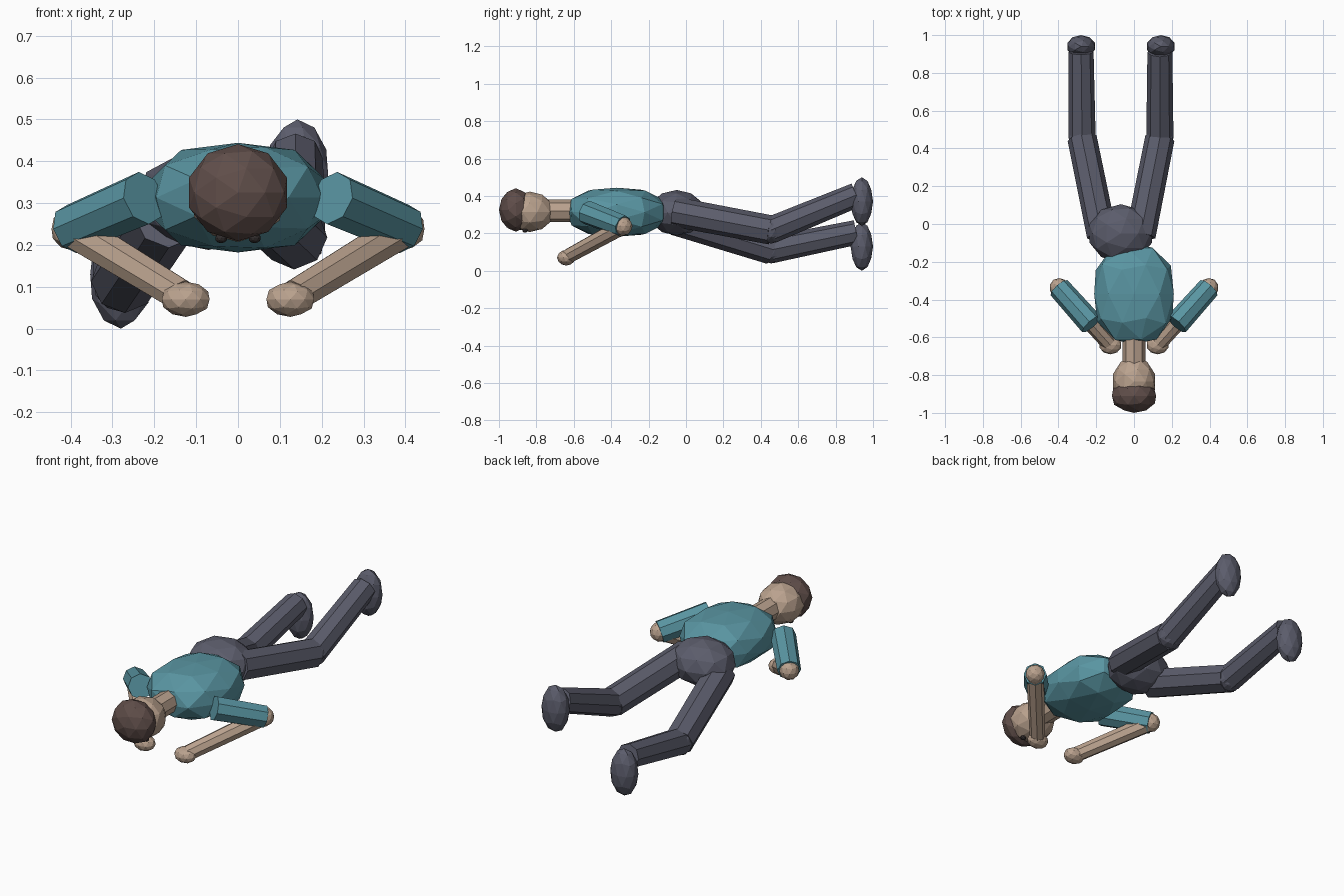
import bpy
import bmesh
from mathutils import Matrix, Vector

cube = bpy.data.objects.get("Cube")
if cube:
    bpy.data.objects.remove(cube)


def make_material(name, rgb):
    mat = bpy.data.materials.new(name)
    mat.use_nodes = True
    color = (*rgb, 1.0)
    mat.diffuse_color = color
    mat.node_tree.nodes["Principled BSDF"].inputs["Base Color"].default_value = color
    return mat


SHIRT = make_material("teal_shirt", (0.10, 0.30, 0.36))
SKIN = make_material("tan_skin", (0.49, 0.36, 0.27))
HAIR = make_material("brown_hair", (0.115, 0.075, 0.067))
CLOTH = make_material("slate_trousers", (0.105, 0.108, 0.148))
EYE = make_material("dark_eyes", (0.03, 0.025, 0.025))


def finish(bm, name, mat):
    mesh = bpy.data.meshes.new(name)
    bm.to_mesh(mesh)
    bm.free()
    mesh.materials.append(mat)
    obj = bpy.data.objects.new(name, mesh)
    bpy.context.collection.objects.link(obj)
    return obj


def ball(name, center, radii, mat, pole="Z", power=2.0):
    """Faceted ellipsoid; a power above 2 makes it boxier."""
    bm = bmesh.new()
    bmesh.ops.create_icosphere(bm, subdivisions=2, radius=1.0)
    if pole == "Y":
        bmesh.ops.rotate(bm, verts=bm.verts, matrix=Matrix.Rotation(1.5708, 3, "X"))
    for v in bm.verts:
        v.co /= sum(abs(c) ** power for c in v.co) ** (1 / power)
        v.co = Vector(c * r for c, r in zip(v.co, radii)) + Vector(center)
    return finish(bm, name, mat)


def limb(name, start, end, r_start, r_end, mat):
    """Eight-sided tapered tube between two joints."""
    a, b = Vector(start), Vector(end)
    axis = b - a
    bm = bmesh.new()
    bmesh.ops.create_cone(bm, cap_ends=True, segments=8, radius1=r_start,
                          radius2=r_end, depth=axis.length)
    turn = axis.to_track_quat("Z", "Y").to_matrix().to_4x4()
    bm.transform(Matrix.Translation((a + b) / 2) @ turn)
    return finish(bm, name, mat)


# Torso, pelvis and neck
ball("torso", (0, -0.37, 0.313), (0.215, 0.265, 0.131), SHIRT, "Y", 2.6)
ball("pelvis", (-0.07, -0.05, 0.31), (0.175, 0.155, 0.122), CLOTH)
limb("neck", (0, -0.58, 0.32), (0, -0.76, 0.32), 0.06, 0.06, SKIN)

# Head, hair and eyes, face down
ball("head", (0, -0.835, 0.315), (0.117, 0.132, 0.108), SKIN)
ball("hair", (0, -0.91, 0.325), (0.123, 0.09, 0.116), HAIR, "Y")

for side, s in (("left", 1), ("right", -1)):
    ball(side + "_eye", (s * 0.04, -0.86, 0.216), (0.015, 0.015, 0.012), EYE)

    # Arms, bent so that the hands lie below the head
    shoulder = (s * 0.225, -0.53, 0.312)
    elbow = (s * 0.397, -0.337, 0.238)
    wrist = (s * 0.135, -0.63, 0.078)
    limb(side + "_upper_arm", shoulder, elbow, 0.065, 0.06, SHIRT)
    ball(side + "_elbow", elbow, (0.051, 0.051, 0.051), SKIN)
    limb(side + "_forearm", elbow, wrist, 0.046, 0.041, SKIN)
    ball(side + "_hand", (s * 0.125, -0.64, 0.07), (0.06, 0.05, 0.042), SKIN)

# Legs: hip, knee, ankle and foot differ on the two sides
legs = {
    "left": ((0.035, -0.06, 0.315), (0.137, 0.455, 0.218),
             (0.137, 0.91, 0.405), (0.142, 0.94, 0.37)),
    "right": ((-0.17, -0.06, 0.27), (-0.275, 0.455, 0.112),
              (-0.28, 0.91, 0.205), (-0.28, 0.94, 0.13)),
}
for side, (hip, knee, ankle, foot) in legs.items():
    limb(side + "_thigh", hip, knee, 0.08, 0.078, CLOTH)
    ball(side + "_knee", knee, (0.073, 0.073, 0.073), CLOTH)
    limb(side + "_shin", knee, ankle, 0.072, 0.066, CLOTH)
    ball(side + "_foot", foot, (0.077, 0.06, 0.13), CLOTH)
